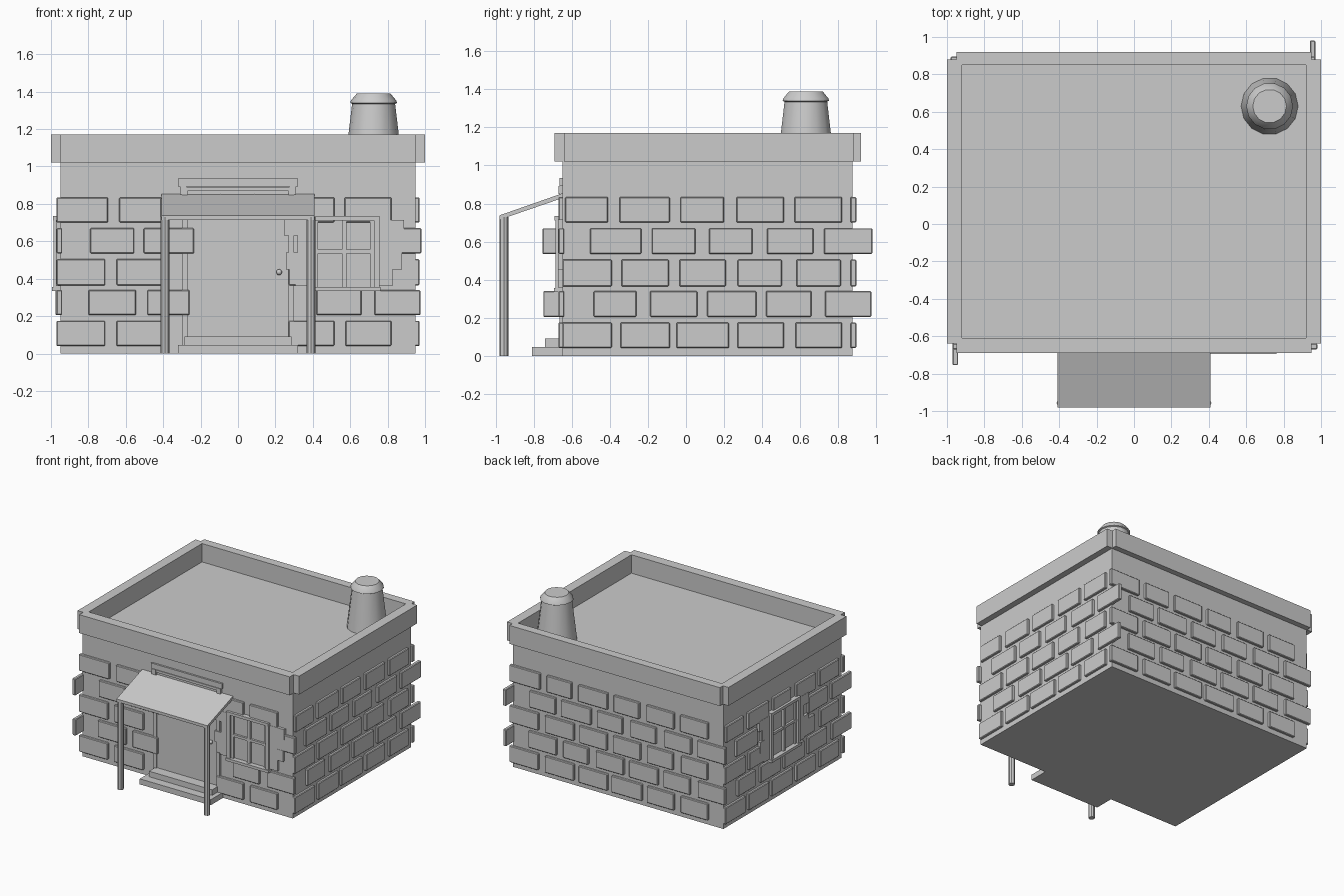
import bpy, bmesh, math
from mathutils import Vector

if "Cube" in bpy.data.objects:
    bpy.data.objects.remove(bpy.data.objects["Cube"])

stone = bpy.data.materials.new("grey stone")
stone.diffuse_color = (0.6, 0.6, 0.6, 1)
stone.use_nodes = True
stone.node_tree.nodes["Principled BSDF"].inputs["Base Color"].default_value = stone.diffuse_color

# Each wall maps (distance along wall, distance outward) to x, y
WALLS = {
    "front": lambda u, d: (u, -0.65 - d),
    "right": lambda u, d: (0.95 + d, u),
    "back": lambda u, d: (-u, 0.875 + d),
    "left": lambda u, d: (-0.95 - d, 0.225 - u),
}


def finish(name, bm, smooth=False):
    bmesh.ops.recalc_face_normals(bm, faces=bm.faces)
    mesh = bpy.data.meshes.new(name)
    bm.to_mesh(mesh)
    bm.free()
    mesh.materials.append(stone)
    obj = bpy.data.objects.new(name, mesh)
    bpy.context.collection.objects.link(obj)
    if smooth:
        bpy.ops.object.select_all(action='DESELECT')
        obj.select_set(True)
        bpy.context.view_layer.objects.active = obj
        bpy.ops.object.shade_smooth_by_angle(angle=math.radians(35))
    return obj


def add_box(bm, x0, x1, y0, y1, z0, z1):
    verts = bmesh.ops.create_cube(bm, size=1)["verts"]
    for v in verts:
        v.co = Vector(((x0 + x1) / 2 + v.co.x * (x1 - x0),
                       (y0 + y1) / 2 + v.co.y * (y1 - y0),
                       (z0 + z1) / 2 + v.co.z * (z1 - z0)))
    return verts


def wall_box(bm, wall, u0, u1, z0, z1, d0, d1):
    xa, ya = WALLS[wall](u0, d0)
    xb, yb = WALLS[wall](u1, d1)
    return add_box(bm, min(xa, xb), max(xa, xb), min(ya, yb), max(ya, yb), z0, z1)


def boxes(name, items):
    bm = bmesh.new()
    for b in items:
        add_box(bm, *b)
    return finish(name, bm)


def prism(name, profile, x0, x1):
    bm = bmesh.new()
    face = bm.faces.new([bm.verts.new((x0, y, z)) for y, z in profile])
    ext = bmesh.ops.extrude_face_region(bm, geom=[face])["geom"]
    for v in ext:
        if isinstance(v, bmesh.types.BMVert):
            v.co.x = x1
    return finish(name, bm)


# Main block and sunken roof
boxes("house_body", [(-0.95, 0.95, -0.65, 0.875, 0, 1.02)])

# Parapet: ring with notched corners
boxes("parapet", [
    (-0.95, 0.95, -0.69, -0.61, 1.02, 1.17),
    (-0.95, 0.95, 0.85, 0.92, 1.02, 1.17),
    (-1.0, -0.92, -0.64, 0.88, 1.02, 1.17),
    (0.92, 1.0, -0.64, 0.88, 1.02, 1.17),
])

# Brick courses: height range, then brick spans along the wall
COURSES = [
    (0.04, 0.175, [(-0.97, -0.71), (-0.65, -0.39), (-0.345, -0.085), (-0.05, 0.225), (0.27, 0.515), (0.575, 0.82)]),
    (0.205, 0.34, [(-0.80, -0.545), (-0.485, -0.26), (-0.19, 0.06), (0.11, 0.37), (0.42, 0.66), (0.73, 0.975)]),
    (0.365, 0.505, [(-0.97, -0.71), (-0.65, -0.39), (-0.34, -0.09), (-0.035, 0.21), (0.27, 0.505), (0.58, 0.815)]),
    (0.535, 0.67, [(-0.79, -0.555), (-0.505, -0.235), (-0.18, 0.05), (0.12, 0.35), (0.425, 0.67), (0.725, 0.98)]),
    (0.70, 0.835, [(-0.97, -0.695), (-0.635, -0.41), (-0.35, -0.085), (-0.03, 0.20), (0.265, 0.515), (0.57, 0.82)]),
]
WINDOWS = {"front": 0.567, "left": 0.105}


def outside_window(a, b, wall, z0):
    """Parts of a brick left over beside the window opening."""
    if wall not in WINDOWS or not 0.35 < z0 < 0.69:
        return [(a, b)]
    lo, hi = WINDOWS[wall] - 0.185, WINDOWS[wall] + 0.185
    parts = [(a, min(b, lo)), (max(a, hi), b)]
    return [p for p in parts if p[1] - p[0] > 0.03]


for wall in WALLS:
    bm = bmesh.new()
    for z0, z1, spans in COURSES:
        for i, (a, b) in enumerate(spans):
            if i == 0 and wall in ("left", "right"):
                continue                      # side walls are one brick shorter
            if wall == "front" and i in (2, 3):
                continue                      # doorway
            for u0, u1 in outside_window(a, b, wall, z0):
                wall_box(bm, wall, u0, u1, z0, z1, -0.01, 0.02)
    bmesh.ops.bevel(bm, geom=bm.edges[:], offset=0.005, segments=1, affect='EDGES')
    finish(wall + "_bricks", bm)

# Windows with stone surround, frame, cross bars, sill and glass
for wall, c in WINDOWS.items():
    bm = bmesh.new()
    for z0, z1, w in [(0.36, 0.45, 0.26), (0.45, 0.54, 0.31), (0.54, 0.63, 0.25), (0.63, 0.715, 0.32)]:
        for s in (-1, 1):
            u = sorted((c + s * 0.17, c + s * w))
            wall_box(bm, wall, u[0], u[1], z0, z1, -0.01, 0.022)
    finish(wall + "_window_surround", bm)

    bm = bmesh.new()
    for s in (-1, 1):
        wall_box(bm, wall, c + s * 0.175 - 0.014, c + s * 0.175 + 0.014, 0.355, 0.715, -0.01, 0.036)
    wall_box(bm, wall, c - 0.189, c + 0.189, 0.712, 0.735, -0.01, 0.04)
    wall_box(bm, wall, c - 0.195, c + 0.195, 0.335, 0.357, -0.01, 0.045)
    finish(wall + "_window_frame", bm)

    bm = bmesh.new()
    wall_box(bm, wall, c - 0.012, c + 0.012, 0.357, 0.712, -0.01, 0.025)
    wall_box(bm, wall, c - 0.161, c + 0.161, 0.535, 0.555, -0.01, 0.022)
    for s in (-1, 1):
        wall_box(bm, wall, c + s * 0.15 - 0.011, c + s * 0.15 + 0.011, 0.357, 0.712, -0.01, 0.02)
    finish(wall + "_window_bars", bm)

    bm = bmesh.new()
    wall_box(bm, wall, c - 0.161, c + 0.161, 0.357, 0.712, -0.003, 0.005)
    finish(wall + "_window_glass", bm)

# Door planks, jambs, lintel and knob
boxes("door", [(-0.27 + i * 0.18, -0.093 + i * 0.18, -0.656, -0.64, 0.09, 0.87) for i in range(3)])
boxes("door_frame", [
    (-0.30, -0.27, -0.665, -0.64, 0, 0.89),
    (0.27, 0.30, -0.665, -0.64, 0, 0.89),
    (-0.27, 0.27, -0.665, -0.64, 0.87, 0.89),
])
boxes("door_lintel", [
    (-0.32, 0.32, -0.665, -0.64, 0.893, 0.935),
    (-0.31, -0.275, -0.67, -0.64, 0.85, 0.893),
    (0.275, 0.31, -0.67, -0.64, 0.85, 0.893),
])
bm = bmesh.new()
bmesh.ops.create_uvsphere(bm, u_segments=10, v_segments=6, radius=0.016)
bmesh.ops.translate(bm, verts=bm.verts, vec=(0.22, -0.668, 0.435))
finish("door_knob", bm, True)

# Entrance steps
boxes("lower_step", [(-0.32, 0.32, -0.81, -0.64, 0, 0.045)])
boxes("upper_step", [(-0.285, 0.285, -0.74, -0.64, 0.045, 0.09)])

# Sloping canopy on two eight-sided posts
prism("canopy", [(-0.98, 0.715), (-0.98, 0.738), (-0.64, 0.857), (-0.64, 0.832)], -0.41, 0.41)
for side, x in (("left", -0.39), ("right", 0.39)):
    bm = bmesh.new()
    bmesh.ops.create_cone(bm, cap_ends=True, segments=8, radius1=0.024, radius2=0.024, depth=0.73)
    bmesh.ops.translate(bm, verts=bm.verts, vec=(x, -0.957, 0.365))
    finish(side + "_post", bm)

# Chimney: tapered stack with a chamfered cap
bm = bmesh.new()
rings = []
for z, r in [(1.0, 0.155), (1.335, 0.115), (1.34, 0.125), (1.352, 0.122), (1.39, 0.09)]:
    rings.append([bm.verts.new((0.725 + r * math.cos(k * math.tau / 14),
                                0.63 + r * math.sin(k * math.tau / 14), z)) for k in range(14)])
for low, high in zip(rings, rings[1:]):
    for k in range(14):
        n = (k + 1) % 14
        bm.faces.new((low[k], low[n], high[n], high[k]))
bm.faces.new(rings[-1])
bm.faces.new(rings[0][::-1])
finish("chimney", bm, True)
